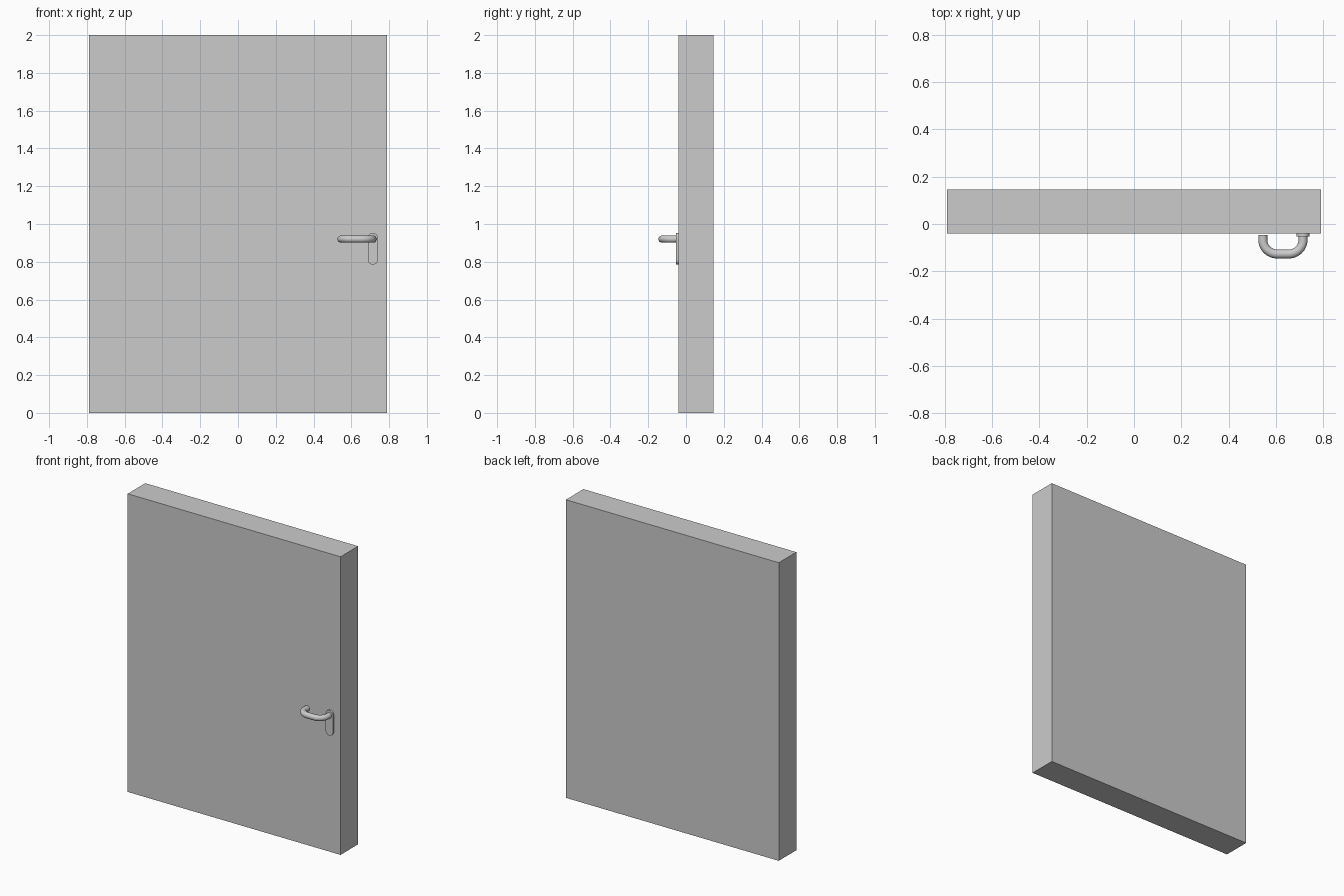
import bpy, bmesh, math

if "Cube" in bpy.data.objects:
    bpy.data.objects.remove(bpy.data.objects["Cube"])

FRONT = -0.041   # front face of the door leaf
BACK = 0.145
HX, HZ = 0.714, 0.92   # handle spindle position


def arc(cx, cy, rx, ry, a0, a1, n):
    return [(cx + rx * math.cos(math.radians(a0 + (a1 - a0) * i / n)),
             cy + ry * math.sin(math.radians(a0 + (a1 - a0) * i / n))) for i in range(n + 1)]


def extrude_profile(name, profile, y0, y1):
    """Solid from an x/z outline, spanning y0 (front) to y1 (back)."""
    bm = bmesh.new()
    face = bm.faces.new([bm.verts.new((x, y0, z)) for x, z in profile])
    geo = bmesh.ops.extrude_face_region(bm, geom=[face])["geom"]
    for v in (g for g in geo if isinstance(g, bmesh.types.BMVert)):
        v.co.y = y1
    bmesh.ops.recalc_face_normals(bm, faces=bm.faces)
    mesh = bpy.data.meshes.new(name)
    bm.to_mesh(mesh)
    bm.free()
    ob = bpy.data.objects.new(name, mesh)
    bpy.context.collection.objects.link(ob)
    return ob


def smooth(ob):
    bpy.ops.object.select_all(action='DESELECT')
    ob.select_set(True)
    bpy.context.view_layer.objects.active = ob
    if ob.type == 'CURVE':
        bpy.ops.object.convert(target='MESH')
    bpy.ops.object.shade_smooth_by_angle(angle=math.radians(35))


# Door leaf
extrude_profile("door_leaf", [(-0.79, 0), (0.79, 0), (0.79, 2), (-0.79, 2)], FRONT, BACK)

# Rounded backplate behind the handle
r = 0.027
outline = arc(HX, 0.953 - r, r, r, 0, 180, 16) + arc(HX, 0.785 + r, r, r, 180, 360, 16)
smooth(extrude_profile("handle_backplate", outline, -0.053, FRONT))

# U-shaped lever handle: swept round tube
left, deep, end = 0.545, -0.127, -0.046
rx, ry = 0.062, 0.058
path = ([(left, end)] + arc(left + rx, deep + ry, rx, ry, 180, 270, 12)
        + arc(HX - rx, deep + ry, rx, ry, 270, 360, 12) + [(HX, end)])
curve = bpy.data.curves.new("lever_handle", 'CURVE')
curve.dimensions = '3D'
curve.bevel_depth = 0.019
curve.bevel_resolution = 6
curve.use_fill_caps = True
spline = curve.splines.new('POLY')
spline.points.add(len(path) - 1)
for p, (x, y) in zip(spline.points, path):
    p.co = (x, y, HZ, 1)
lever = bpy.data.objects.new("lever_handle", curve)
bpy.context.collection.objects.link(lever)
smooth(lever)
